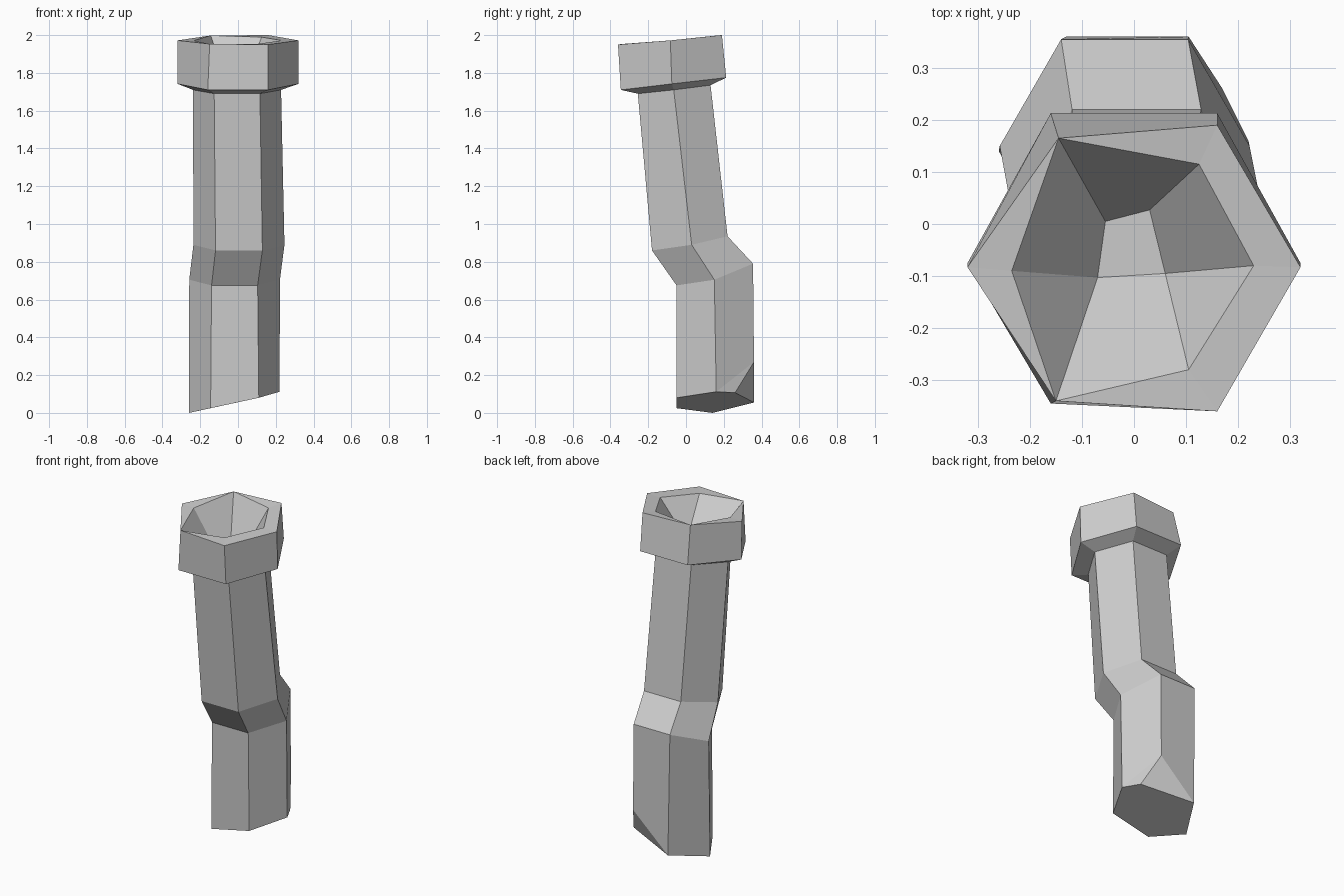
import bpy, bmesh
from mathutils import Vector

if "Cube" in bpy.data.objects:
    bpy.data.objects.remove(bpy.data.objects["Cube"])


def ring(cx, wide, narrow, front, mid, back):
    """Hexagon: left, front left, front right, right, back right, back left.
    front, mid and back are (y, z) pairs."""
    xs = (-wide, -narrow, narrow, wide, narrow, -narrow)
    yz = (mid, front, front, mid, back, back)
    return [Vector((cx + x, y, z)) for x, (y, z) in zip(xs, yz)]


# lower pipe: slanted, chipped foot
foot = [Vector(p) for p in (
    (-.26, .14, 0), (-.145, -.05, .025), (.11, -.05, .08),
    (.22, .16, .112), (.105, .36, .27), (-.13, .36, .055))]
chip = Vector((.17, .26, .107))
lower_top = ring(-.018, .24, .122, (-.05, .675), (.15, .705), (.355, .79))

# upper pipe
upper_base = ring(.005, .241, .124, (-.18, .86), (.03, .89), (.22, .935))
upper_top = ring(-.005, .233, .121, (-.255, 1.69), (-.065, 1.71), (.13, 1.735))

# collar
collar_base = ring(0, .32, .16, (-.345, 1.71), (-.075, 1.742), (.213, 1.775))
collar_top = ring(0, .32, .16, (-.36, 1.95), (-.083, 1.972), (.19, 2.0))
collar_top[1] = Vector((-.15, -.34, 1.953))
collar_top[5] = Vector((-.145, .165, 1.998))

# funnel shaped opening, its mouth meets the collar at two corners
mouth = [Vector((x, y, 1.979 + .09 * y)) for x, y in (
    (-.235, -.09), (0, 0), (.105, -.28), (.23, -.08), (.125, .115), (0, 0))]
mouth[1] = collar_top[1].copy()
mouth[5] = collar_top[5].copy()
pit = [Vector((x, y, 1.75)) for x, y in (
    (-.07, -.103), (-.07, -.103), (.06, -.095),
    (.06, -.095), (.03, .027), (-.055, .005))]

bm = bmesh.new()
rings = [[bm.verts.new(p) for p in r] for r in (
    foot, lower_top, upper_base, upper_top, collar_base, collar_top, mouth, pit)]
for a, b in zip(rings, rings[1:]):
    for i in range(6):
        j = (i + 1) % 6
        bm.faces.new((a[i], a[j], b[j], b[i]))
bm.faces.new(rings[-1])

# underside with the chipped corner
f = rings[0]
c = bm.verts.new(chip)
bm.faces.new((f[3], c, f[4]))
bm.faces.new((f[4], c, f[5]))
bm.faces.new((f[5], c, f[3], f[2], f[1], f[0]))

bmesh.ops.remove_doubles(bm, verts=bm.verts, dist=.0005)
bmesh.ops.recalc_face_normals(bm, faces=bm.faces)
mesh = bpy.data.meshes.new("bent_pipe")
bm.to_mesh(mesh)
bm.free()
bpy.context.collection.objects.link(bpy.data.objects.new("bent_pipe", mesh))
